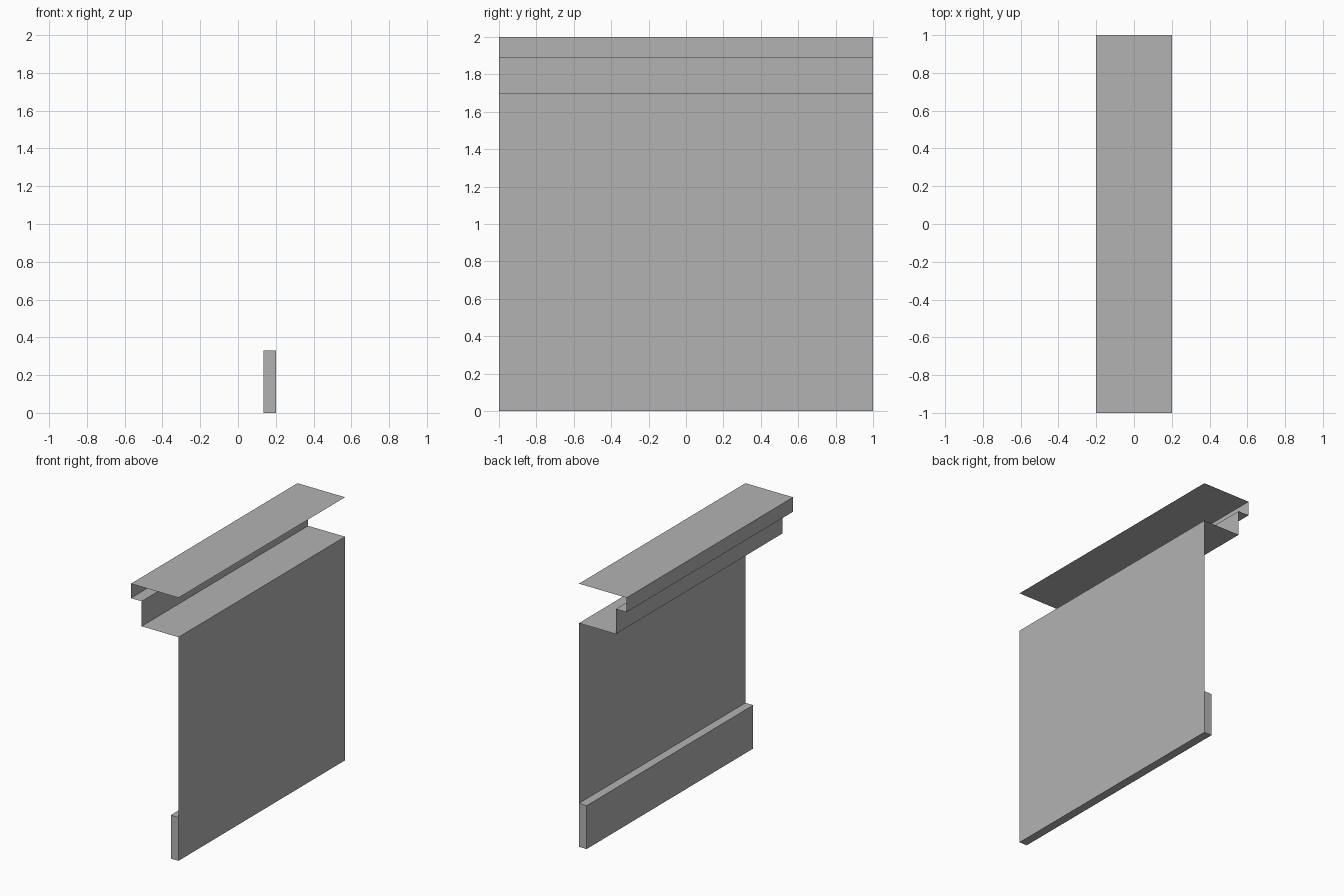
import bpy
import bmesh

cube = bpy.data.objects.get("Cube")
if cube:
    bpy.data.objects.remove(cube, do_unlink=True)

HALF_LENGTH = 1.0
WALL_X = 0.2

grey = bpy.data.materials.new("plain_grey")
grey.use_nodes = True
colour = (0.45, 0.45, 0.45, 1)
grey.diffuse_color = colour
grey.node_tree.nodes["Principled BSDF"].inputs["Base Color"].default_value = colour


def finish(name, bm):
    mesh = bpy.data.meshes.new(name)
    bm.to_mesh(mesh)
    bm.free()
    mesh.materials.append(grey)
    obj = bpy.data.objects.new(name, mesh)
    bpy.context.collection.objects.link(obj)
    return obj


def folded_sheet(name, profile):
    """Sweep an open x-z profile along y as a thin sheet."""
    bm = bmesh.new()
    rows = [[bm.verts.new((x, y, z)) for y in (-HALF_LENGTH, HALF_LENGTH)]
            for x, z in profile]
    for (a, b), (c, d) in zip(rows, rows[1:]):
        bm.faces.new((a, b, d, c))
    return finish(name, bm)


# Wall panel folding into the stepped cornice and the top overhang
folded_sheet("wall_and_cornice", [
    (WALL_X, 0), (WALL_X, 1.7), (-0.11, 1.7), (-0.11, 1.89),
    (-0.2, 1.89), (-0.2, 2), (WALL_X, 2)])

# Baseboard against the wall; the wall itself closes its back
bm = bmesh.new()
bmesh.ops.create_cube(bm, size=1)
width, height = 0.065, 0.33
bmesh.ops.scale(bm, vec=(width, 2 * HALF_LENGTH, height), verts=bm.verts)
bmesh.ops.translate(bm, vec=(WALL_X - width / 2, 0, height / 2), verts=bm.verts)
bm.normal_update()
bmesh.ops.delete(bm, geom=[f for f in bm.faces if f.normal.x > 0.5],
                 context='FACES_ONLY')
finish("baseboard", bm)
